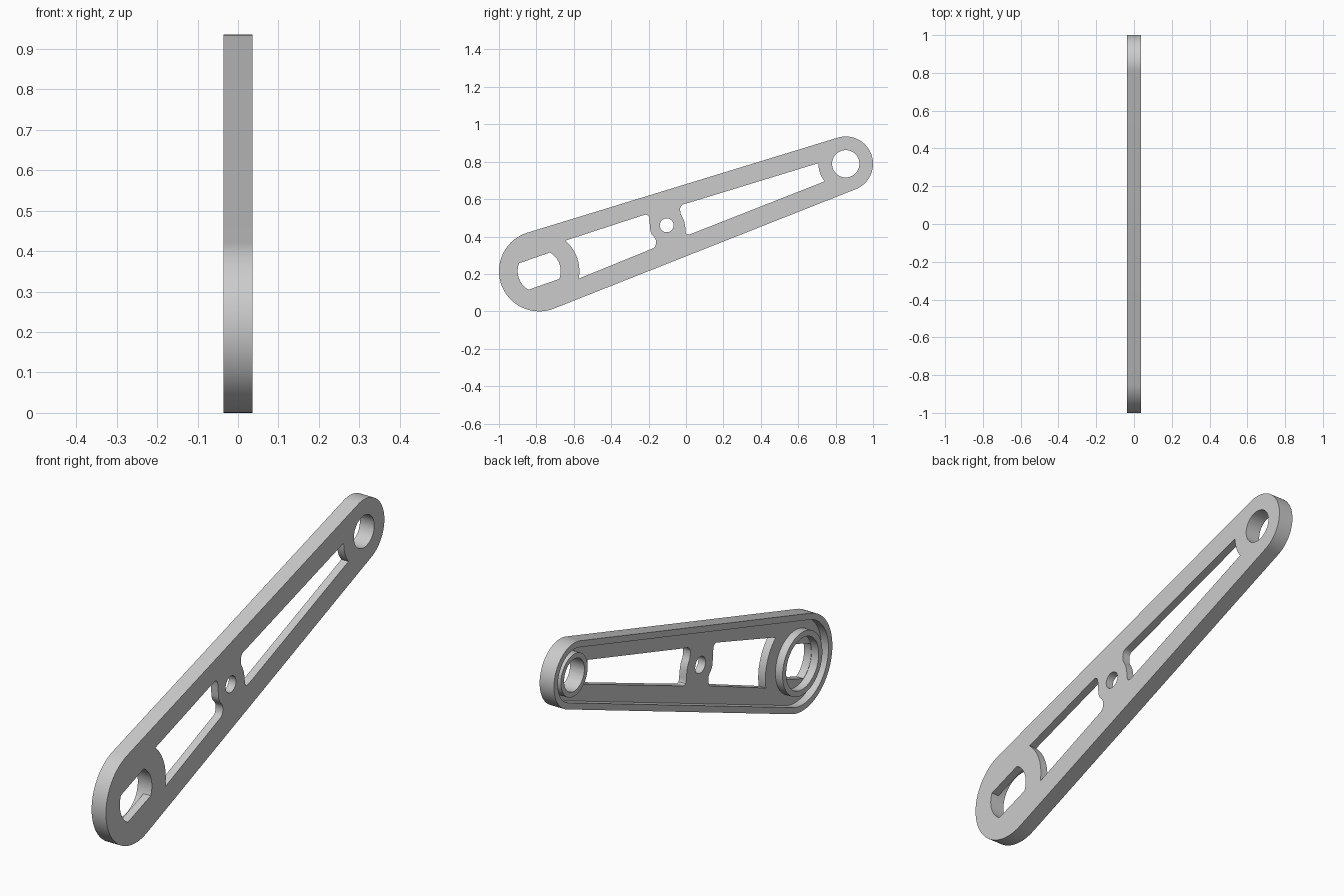
import bpy, bmesh, math
from math import sin, cos, acos, asin, atan2, radians
from mathutils import Matrix, Vector

cube = bpy.data.objects.get("Cube")
if cube:
    bpy.data.objects.remove(cube, do_unlink=True)

# Main dimensions, in the (y, z) plane of the arm
A, RA = Vector((-0.785, 0.215)), 0.215     # large end
B, RB = Vector((0.854, 0.789)), 0.146      # small end
HUB = Vector((-0.103, 0.46))               # small hole in the web
HALF, FLOOR = 0.036, 0.0                   # half thickness, pocket floor
RIM, BAND = 0.028, 0.1                     # pocket wall, slot border
AXIS = atan2(B.y - A.y, B.x - A.x)
TANGENT = acos((RA - RB) / (B - A).length)


def arc(centre, r, a0, a1, n=40):
    steps = [a0 + (a1 - a0) * i / n for i in range(n + 1)]
    return [centre + Vector((cos(a), sin(a))) * r for a in steps]


def circle(centre, r, n=64):
    return arc(centre, r, 0, math.tau, n)[:-1]


def outline(inset):
    """Two circles joined by their outer tangents."""
    return (arc(B, RB - inset, AXIS - TANGENT, AXIS + TANGENT) +
            arc(A, RA - inset, AXIS + TANGENT, AXIS + math.tau - TANGENT))


def rounded(points):
    """Corner cutting that keeps the two end points."""
    pts = [Vector(p) for p in points]
    for _ in range(2):
        new = [pts[0]]
        for p, q in zip(pts, pts[1:]):
            new += [p.lerp(q, 0.25), p.lerp(q, 0.75)]
        pts = new + [pts[-1]]
    return pts


def solid(name, loops, x0, x1):
    """Extrude closed loops, nested loops being holes, from x0 to x1."""
    curve = bpy.data.curves.new(name, "CURVE")
    curve.dimensions, curve.fill_mode = "2D", "BOTH"
    curve.extrude = (x1 - x0) / 2
    for loop in loops:
        spline = curve.splines.new("POLY")
        spline.points.add(len(loop) - 1)
        for point, p in zip(spline.points, loop):
            point.co = (p.x, p.y, 0, 1)
        spline.use_cyclic_u = True
    temp = bpy.data.objects.new(name + "_curve", curve)
    bpy.context.collection.objects.link(temp)
    bpy.context.view_layer.update()
    deps = bpy.context.evaluated_depsgraph_get()
    mesh = bpy.data.meshes.new_from_object(temp.evaluated_get(deps))
    bpy.data.objects.remove(temp, do_unlink=True)
    mesh.transform(Matrix(((0, 0, 1, (x0 + x1) / 2), (1, 0, 0, 0),
                           (0, 1, 0, 0), (0, 0, 0, 1))))
    bm = bmesh.new()
    bm.from_mesh(mesh)
    bmesh.ops.remove_doubles(bm, verts=bm.verts, dist=1e-5)
    bmesh.ops.recalc_face_normals(bm, faces=bm.faces)
    bm.to_mesh(mesh)
    bm.free()
    obj = bpy.data.objects.new(name, mesh)
    bpy.context.collection.objects.link(obj)
    return obj


# Slots: an arc around each end, closed by the wavy web
ua = acos((RA - BAND) / RA)
ub = acos((RB - BAND) / RB)
large_slot = arc(A, RA, AXIS + TANGENT - ua, AXIS - TANGENT + ua) + rounded([
    (-0.195, 0.329), (-0.163, 0.342), (-0.158, 0.385), (-0.189, 0.415),
    (-0.193, 0.455), (-0.198, 0.523), (-0.25, 0.507)])
small_slot = arc(B, RB, AXIS + TANGENT + ub, AXIS + math.tau - TANGENT - ub) + rounded([
    (0.055, 0.425), (0.0, 0.404), (-0.004, 0.455), (-0.012, 0.492),
    (-0.032, 0.525), (-0.03, 0.568), (0.02, 0.582)])

# Shaft hole with two flats along the arm
BORE = 0.115
f = asin(0.075 / BORE)
shaft_hole = arc(A, BORE, AXIS - f, AXIS + f) + \
    arc(A, BORE, AXIS + math.pi - f, AXIS + math.pi + f)

arm = solid("crank_arm", [outline(0)], -HALF, HALF)
cutters = [
    solid("through_cutter", [large_slot, small_slot, shaft_hole,
                             circle(HUB, 0.037), circle(B, 0.073)], -0.1, 0.1),
    # Pocket on the back, leaving a rim and two ring bosses
    solid("pocket_cutter", [outline(RIM), circle(A, 0.143), circle(B, 0.096)],
          -0.1, FLOOR),
    solid("bore_cutter", [circle(A, BORE + 0.002)], -0.1, FLOOR),
]
for cutter in cutters:
    mod = arm.modifiers.new(cutter.name, "BOOLEAN")
    mod.operation, mod.solver, mod.object = "DIFFERENCE", "EXACT", cutter

# Bake the cuts and drop the cutters
bpy.context.view_layer.update()
deps = bpy.context.evaluated_depsgraph_get()
baked = bpy.data.meshes.new_from_object(arm.evaluated_get(deps))
arm.modifiers.clear()
arm.data = baked
for cutter in cutters:
    bpy.data.objects.remove(cutter, do_unlink=True)

# Grey material
grey = bpy.data.materials.new("light_grey")
grey.use_nodes = True
colour = (0.6, 0.6, 0.6, 1)
grey.diffuse_color = colour
grey.node_tree.nodes["Principled BSDF"].inputs["Base Color"].default_value = colour
arm.data.materials.clear()
arm.data.materials.append(grey)

bpy.ops.object.select_all(action="DESELECT")
arm.select_set(True)
bpy.context.view_layer.objects.active = arm
bpy.ops.object.shade_smooth_by_angle(angle=radians(30))
